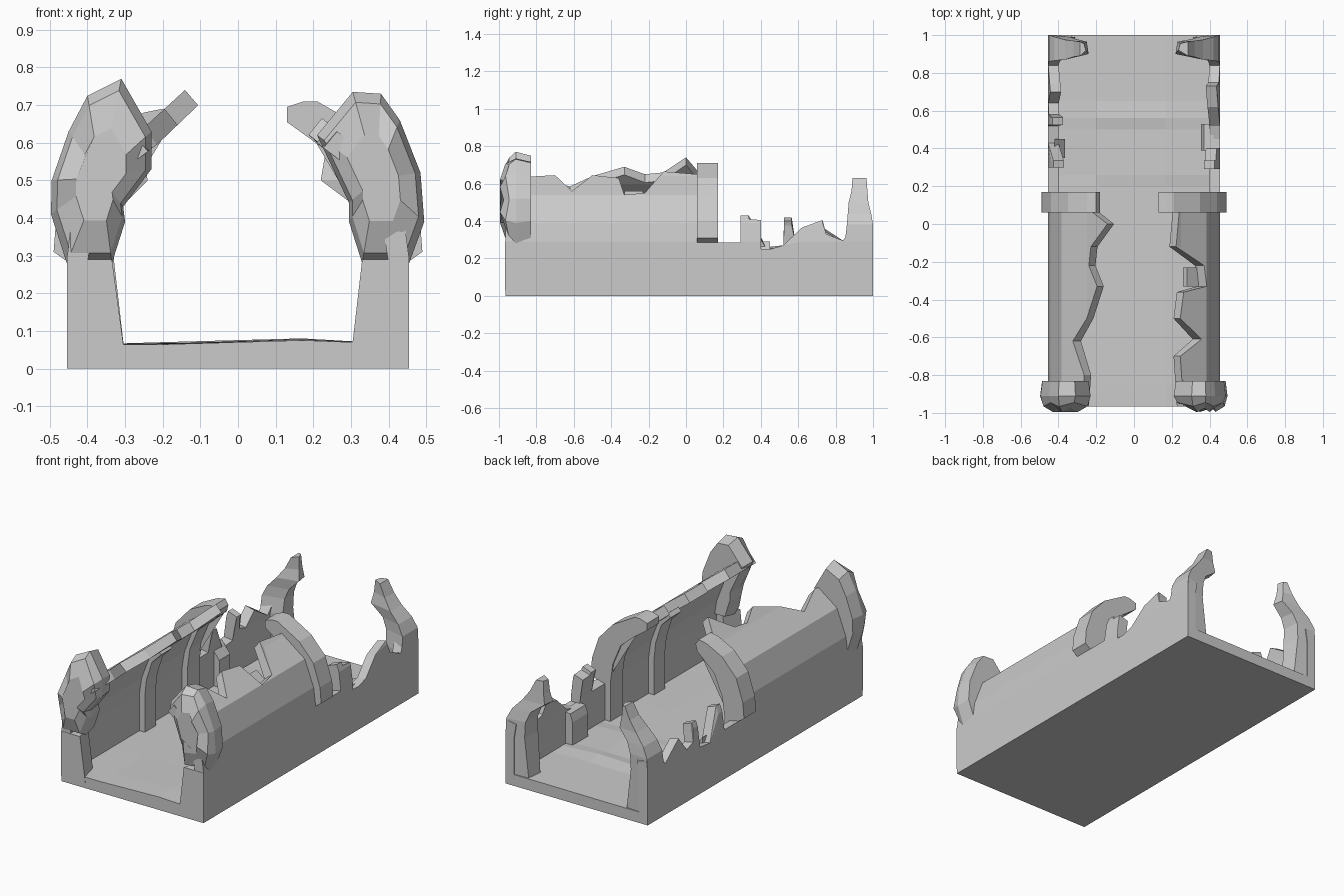
import bpy, bmesh


def loft(name, sections):
    """Skin equal-length point loops, cap both ends."""
    bm = bmesh.new()
    rings = [[bm.verts.new(p) for p in s] for s in sections]
    n = len(rings[0])
    for a, b in zip(rings, rings[1:]):
        for i in range(n):
            j = (i + 1) % n
            bm.faces.new((a[i], a[j], b[j], b[i]))
    bm.faces.new(rings[0])
    bm.faces.new(rings[-1])
    bmesh.ops.remove_doubles(bm, verts=bm.verts, dist=0.0008)
    bmesh.ops.recalc_face_normals(bm, faces=bm.faces)
    me = bpy.data.meshes.new(name)
    bm.to_mesh(me)
    bm.free()
    ob = bpy.data.objects.new(name, me)
    bpy.context.collection.objects.link(ob)
    return ob


def prism(name, side, outline, y0, y1):
    """Extrude an x-z outline along y."""
    return loft(name, [[(side * x, y, z) for x, z in outline] for y in (y0, y1)])


# vault cross-section: outer x, outer z, inner x, inner z
VAULT = [(.455, 0, .40, 0), (.455, .29, .40, .28), (.442, .39, .385, .375),
         (.385, .54, .335, .505), (.25, .64, .215, .595), (.13, .75, .095, .71)]


def vault_at(z):
    """Cross-section row at outer height z."""
    for a, b in zip(VAULT, VAULT[1:]):
        if z <= b[1]:
            t = (z - a[1]) / (b[1] - a[1])
            return [p + (q - p) * t for p, q in zip(a, b)]
    return VAULT[-1]


def broken_wall(name, side, tops):
    """Wall and vault shell cut off at the given (y, height) line."""
    secs = []
    for y, top in tops:
        rows = [vault_at(min(r[1], top)) for r in VAULT]
        secs.append([(side * r[0], y, r[1]) for r in rows] +
                    [(side * r[2], y, r[3]) for r in reversed(rows)])
    return loft(name, secs)


# uneven floor slab
floor = []
for y, a, b in [(-.965, .075, .064), (-.85, .078, .064), (-.58, .072, .066),
                (-.1, .07, .066), (.2, .066, .068), (.26, .078, .064),
                (.5, .07, .064), (.56, .08, .07), (.65, .066, .064), (1, .065, .063)]:
    floor.append([(-.43, y, 0), (.43, y, 0), (.43, y, .065), (.17, y, a),
                  (-.2, y, b), (-.43, y, .063)])
loft("floor", floor)

# broken side walls
broken_wall("right_wall", 1, [
    (-.965, .63), (-.7, .645), (-.61, .56), (-.5, .645), (-.36, .63), (-.33, .54),
    (-.22, .55), (-.12, .665), (.06, .65), (.16, .65), (.162, .285), (.29, .285),
    (.292, .43), (.335, .43), (.337, .41), (.40, .405), (.402, .25), (.45, .25),
    (.52, .27), (.62, .365), (.73, .405), (.75, .33), (.84, .295), (.9, .40), (1, .37)])
broken_wall("left_wall", -1, [
    (-.965, .62), (-.8, .63), (-.62, .585), (-.5, .64), (-.33, .69), (-.22, .65),
    (-.12, .66), (0, .74), (.06, .67), (.16, .65), (.162, .285), (.298, .285),
    (.30, .43), (.335, .43), (.43, .26), (.52, .27), (.525, .42), (.565, .42),
    (.58, .32), (.64, .30), (.70, .385), (.74, .36), (.84, .295), (.9, .40), (1, .37)])

# middle arch ring, broken in the centre
leg_in = [(.30, .52), (.35, .40), (.365, .29), (.365, .06)]
leg_out = [(.43, .06), (.43, .285), (.455, .285), (.49, .31), (.483, .40), (.44, .53), (.35, .63)]
prism("right_arch", 1, leg_out + [(.21, .71), (.175, .71), (.13, .695), (.13, .655), (.22, .59)] + leg_in, .06, .17)
prism("left_arch", -1, leg_out + [(.25, .68), (.20, .69), (.18, .66), (.19, .62), (.23, .585)] + leg_in, .06, .17)

# inner ribs and short buttresses
rib = [(.41, .06), (.41, .28), (.395, .38), (.35, .505), (.28, .56),
       (.26, .54), (.32, .48), (.355, .37), (.365, .28), (.365, .06)]
for side, tag in ((1, "right"), (-1, "left")):
    prism(tag + "_rib", side, rib, -.33, -.23)
prism("right_buttress", 1, [(.42, .06), (.355, .06), (.355, .2), (.37, .245), (.42, .25)], .39, .53)
prism("left_buttress", -1, [(.42, .06), (.365, .06), (.365, .22), (.42, .29)], .35, .45)

# front posts: tapered, widening at the foot
for side, tag, foot, top in ((1, "right", .30, .33), (-1, "left", .30, .335)):
    loft(tag + "_front_post", [
        [(side * .455, -.967, z), (side * x, -.967, z), (side * (x + .03), -.85, z), (side * .455, -.85, z)]
        for z, x in ((.03, foot), (.29, top))])


def boulder(name, side, outline):
    """Craggy portal stone: front face shrunk, middle full, back slightly smaller."""
    cx = sum(p[0] for p in outline) / len(outline)
    cz = sum(p[1] for p in outline) / len(outline)
    secs = []
    for y, s in ((-.995, .5), (-.965, .88), (-.91, 1), (-.83, .92)):
        secs.append([(side * (cx + (x - cx) * s), y + (.02 if i % 2 and s < .95 and y < -.9 else 0),
                      cz + (z - cz) * s) for i, (x, z) in enumerate(outline)])
    return loft(name, secs)


# front portal stones
boulder("right_portal_stone", 1, [(.33, .28), (.295, .39), (.295, .44), (.21, .62), (.305, .735),
                                  (.38, .73), (.43, .66), (.485, .52), (.495, .39), (.455, .28)])
boulder("left_portal_stone", -1, [(.335, .28), (.30, .39), (.305, .43), (.23, .53), (.23, .63),
                                  (.31, .77), (.40, .725), (.45, .63), (.495, .50), (.497, .41), (.455, .28)])

# back pillars leaning inward: z, outer x, inner x, front y, back y
for side, tag, tip in ((1, "right", .22), (-1, "left", .24)):
    rows = [(.03, .455, .30, .87, 1), (.29, .455, .33, .85, 1), (.38, .45, .325, .86, 1),
            (.44, .42, .30, .865, .99), (.50, .365, tip, .87, .975), (.56, .32, tip + .01, .885, .97),
            (.63, .285, tip + .015, .89, .965)]
    loft(tag + "_back_pillar", [
        [(side * o, a, z), (side * i, a + .03, z), (side * (i + .01), b - .01, z), (side * o, b, z)]
        for z, o, i, a, b in rows])
